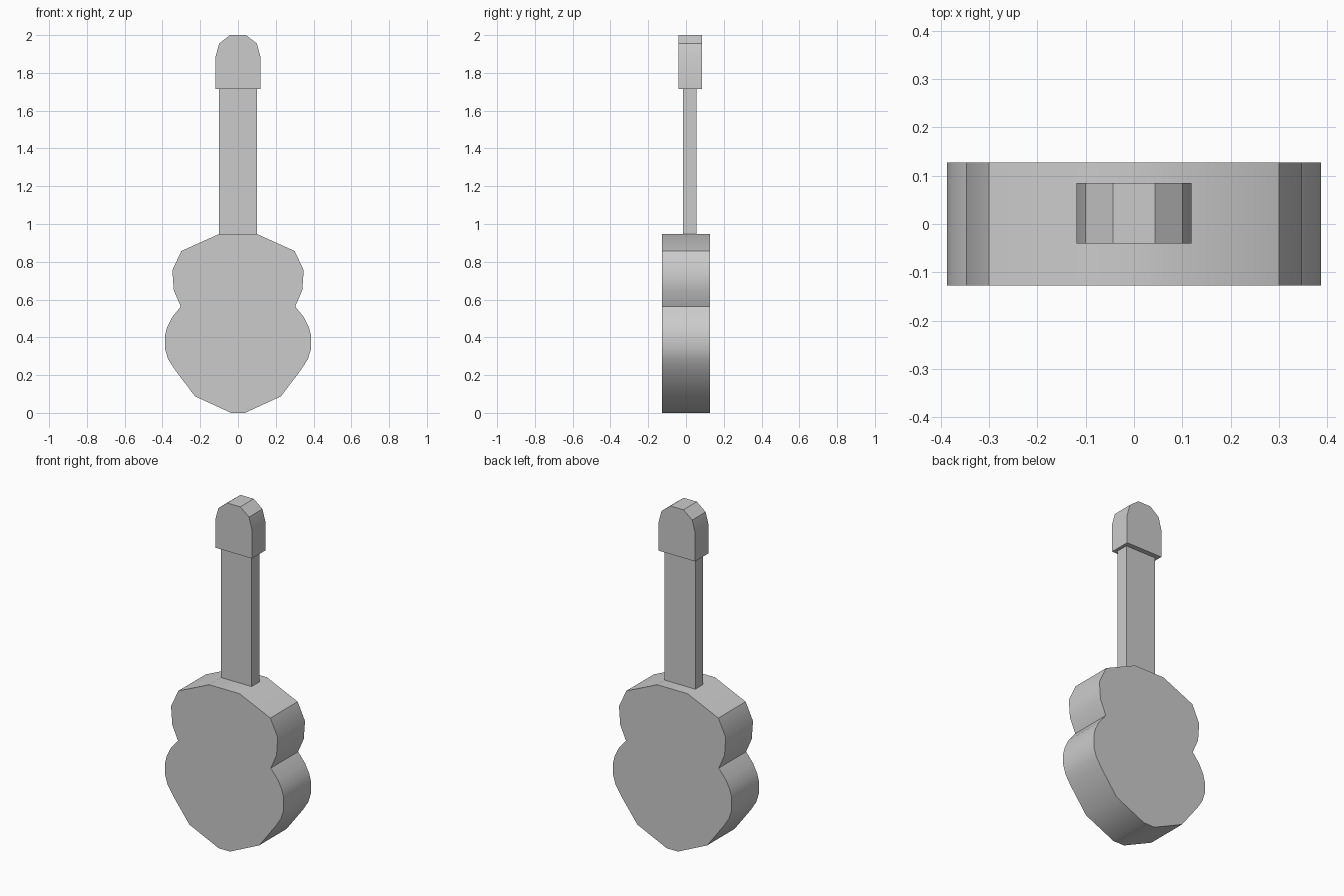
import bpy, bmesh, math

if "Cube" in bpy.data.objects:
    bpy.data.objects.remove(bpy.data.objects["Cube"])


def extrude_profile(name, half, y0, y1):
    """Mirror a right-hand (x, z) outline, listed bottom to top, and extrude it along y."""
    outline = half + [(-x, z) for x, z in reversed(half)]
    bm = bmesh.new()
    face = bm.faces.new([bm.verts.new((x, y0, z)) for x, z in outline])
    ext = bmesh.ops.extrude_face_region(bm, geom=[face], use_keep_orig=True)
    verts = [g for g in ext["geom"] if isinstance(g, bmesh.types.BMVert)]
    bmesh.ops.translate(bm, verts=verts, vec=(0, y1 - y0, 0))
    bmesh.ops.recalc_face_normals(bm, faces=bm.faces[:])
    mesh = bpy.data.meshes.new(name)
    bm.to_mesh(mesh)
    bm.free()
    obj = bpy.data.objects.new(name, mesh)
    bpy.context.collection.objects.link(obj)
    bpy.ops.object.select_all(action='DESELECT')
    obj.select_set(True)
    bpy.context.view_layer.objects.active = obj
    bpy.ops.object.shade_smooth_by_angle(angle=math.radians(35))
    return obj


# Waisted sound box
extrude_profile("guitar_body", [
    (0.037, 0.0), (0.228, 0.088), (0.335, 0.23), (0.37, 0.285),
    (0.387, 0.34), (0.387, 0.41), (0.375, 0.455), (0.35, 0.505),
    (0.303, 0.563), (0.34, 0.648), (0.348, 0.755), (0.30, 0.857),
    (0.10, 0.947)], -0.127, 0.127)

# Straight neck
extrude_profile("neck", [(0.10, 0.947), (0.10, 1.716)], -0.016, 0.056)

# Rounded headstock
extrude_profile("headstock", [
    (0.119, 1.716), (0.119, 1.885), (0.10, 1.955), (0.043, 2.0)],
    -0.04, 0.085)
